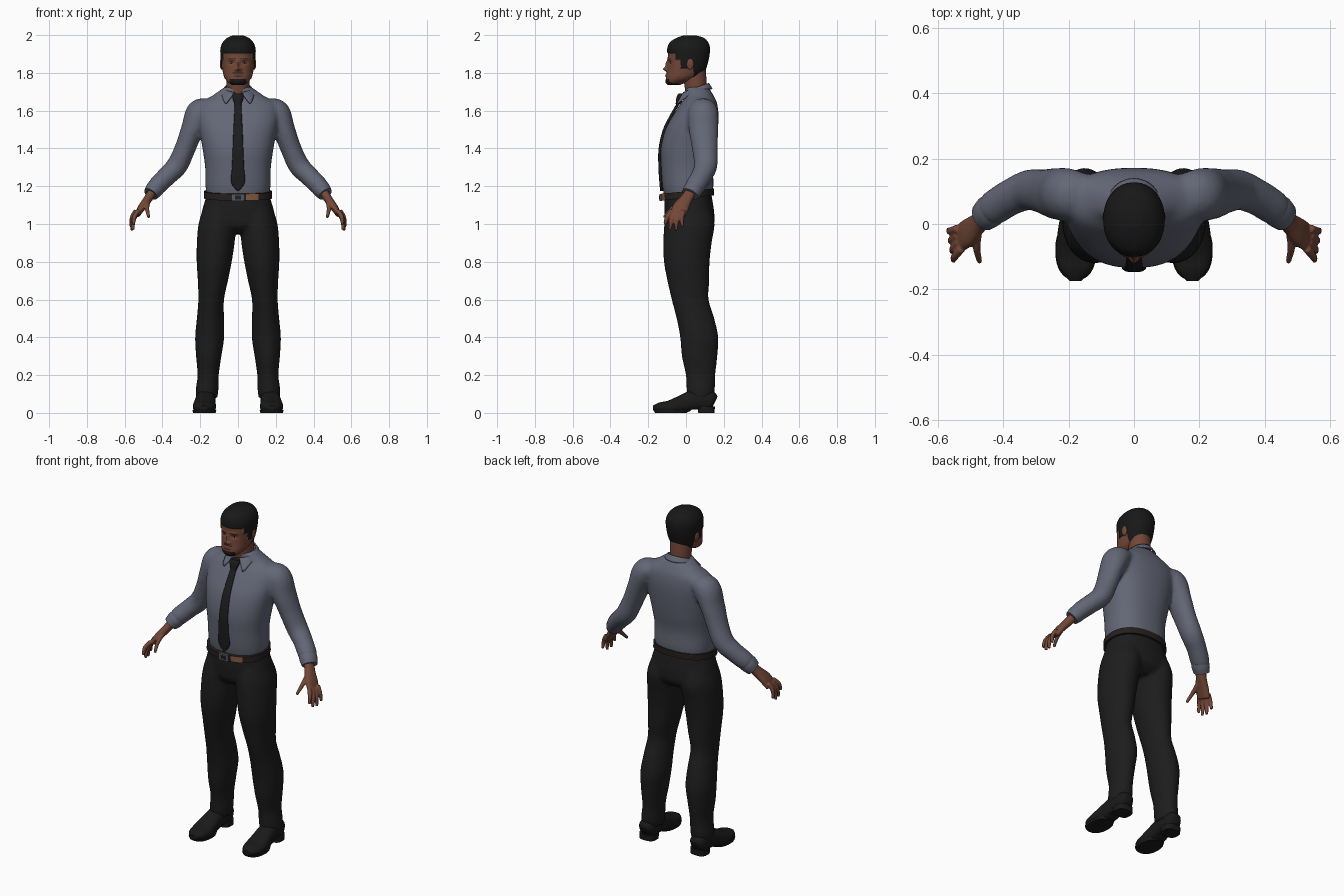
import bpy, bmesh, math
from mathutils import Vector

if "Cube" in bpy.data.objects:
    bpy.data.objects.remove(bpy.data.objects["Cube"])


def material(name, r, g, b):
    m = bpy.data.materials.new(name)
    m.use_nodes = True
    m.diffuse_color = (r, g, b, 1)
    m.node_tree.nodes["Principled BSDF"].inputs["Base Color"].default_value = (r, g, b, 1)
    return m


shirt = material("slate shirt", .125, .135, .18)
charcoal = material("charcoal cloth", .012, .012, .012)
skin = material("brown skin", .17, .063, .038)
hair = material("black hair", .009, .009, .009)
lips = material("dark lips", .12, .04, .028)
leather = material("black leather", .01, .01, .01)
belt_mat = material("dark belt", .018, .014, .012)
tan = material("tan leather", .25, .1, .055)
metal = material("blue grey metal", .09, .1, .13)
eye_mat = material("eye white", .3, .27, .25)


def smooth_path(points, steps):
    """Catmull-Rom interpolation of whole section tuples."""
    p = [points[0]] + list(points) + [points[-1]]
    out = []
    for i in range(1, len(p) - 2):
        for k in range(steps):
            t = k / steps
            out.append([b + .5 * t * (c - a + t * (2*a - 5*b + 4*c - d + t * (3*(b - c) + d - a)))
                        for a, b, c, d in zip(p[i-1], p[i], p[i+1], p[i+2])])
    return out + [list(points[-1])]


def loft(bm, sections, side=1, ref=None, n=2, segs=32, steps=6):
    """Closed tube of sections (x, y, z, half width, half depth).
    Rings lie flat, or stand across the path when ref gives the depth axis."""
    path = smooth_path(sections, steps)
    rings = []
    for i, (x, y, z, ru, rv) in enumerate(path):
        u, v = Vector((1, 0, 0)), Vector((0, 1, 0))
        if ref:
            a, b = path[max(i - 1, 0)], path[min(i + 1, len(path) - 1)]
            t = (Vector(b[:3]) - Vector(a[:3])).normalized()
            v = Vector(ref)
            v = (v - v.dot(t) * t).normalized()
            u = v.cross(t)
        ring = []
        for k in range(segs):
            ang = math.tau * k / segs
            c, s = math.cos(ang), math.sin(ang)
            co = Vector((x, y, z)) + u * ru * math.copysign(abs(c) ** (2 / n), c) \
                + v * rv * math.copysign(abs(s) ** (2 / n), s)
            co.x *= side
            ring.append(bm.verts.new(co))
        rings.append(ring)
    faces = [bm.faces.new((a[k], a[(k+1) % segs], b[(k+1) % segs], b[k]))
             for a, b in zip(rings, rings[1:]) for k in range(segs)]
    faces += [bm.faces.new(rings[0]), bm.faces.new(rings[-1])]
    bmesh.ops.recalc_face_normals(bm, faces=faces)


def ball(bm, center, radii):
    new = bmesh.ops.create_uvsphere(bm, u_segments=20, v_segments=12, radius=1)["verts"]
    for v in new:
        v.co = Vector(center) + Vector(a * b for a, b in zip(v.co, radii))


def finish(name, bm, *mats, voxel=0, relax=4):
    """Make the object; a voxel size fuses overlapping pieces into one skin."""
    me = bpy.data.meshes.new(name)
    bm.to_mesh(me)
    bm.free()
    for m in mats:
        me.materials.append(m)
    me.polygons.foreach_set("use_smooth", [True] * len(me.polygons))
    me.set_sharp_from_angle(angle=math.radians(50))
    ob = bpy.data.objects.new(name, me)
    bpy.context.collection.objects.link(ob)
    if voxel:
        r = ob.modifiers.new("fuse", "REMESH")
        r.mode, r.voxel_size, r.use_smooth_shade = "VOXEL", voxel, True
        s = ob.modifiers.new("relax", "SMOOTH")
        s.factor, s.iterations = .5, relax
    return ob


Y, Z = (0, 1, 0), (0, 0, 1)
SIDES = ((1, "left"), (-1, "right"))

# Shirt: torso and both sleeves fused
bm = bmesh.new()
loft(bm, [(0, .01, 1.14, .163, .123), (0, .01, 1.2, .172, .135), (0, .006, 1.3, .174, .138),
          (0, .013, 1.4, .188, .146), (0, .03, 1.5, .205, .139), (0, .053, 1.58, .215, .119),
          (0, .068, 1.64, .2, .096), (0, .072, 1.68, .135, .074), (0, .058, 1.725, .072, .06)],
     n=2.3, segs=48)
for s, _ in SIDES:
    loft(bm, [(.14, .085, 1.615, .045, .065), (.2, .09, 1.59, .073, .08), (.242, .093, 1.5, .06, .078),
              (.28, .1, 1.4, .055, .068), (.322, .104, 1.31, .056, .062), (.375, .083, 1.255, .052, .056),
              (.425, .052, 1.205, .05, .054), (.44, .04, 1.185, .044, .048)], s, Y)
finish("shirt", bm, shirt, voxel=.01, relax=6)

# Trousers: hips and both legs fused
bm = bmesh.new()
loft(bm, [(0, .01, 1.17, .158, .122), (0, .013, 1.12, .176, .128), (0, .018, 1.05, .192, .132),
          (0, .02, .99, .17, .125), (0, .02, .95, .09, .08)], n=2.3, segs=48)
for s, _ in SIDES:
    loft(bm, [(.095, .015, 1.08, .09, .115), (.109, .018, 1, .1, .133), (.118, .008, .9, .1, .128),
              (.126, .004, .8, .093, .121), (.133, .012, .7, .08, .111), (.142, .022, .6, .068, .098),
              (.146, .05, .5, .072, .1), (.15, .07, .4, .077, .101), (.155, .072, .3, .067, .094),
              (.158, .077, .2, .056, .078), (.163, .078, .13, .06, .075), (.166, .076, .08, .057, .07)], s)
finish("trousers", bm, charcoal, voxel=.01)

for s, label in SIDES:
    # Buttoned cuff at the wrist
    bm = bmesh.new()
    loft(bm, [(.428, .049, 1.2, .047, .05), (.445, .036, 1.18, .047, .051),
              (.462, .022, 1.158, .04, .046)], s, Y, segs=24)
    finish(label + "_cuff", bm, shirt)

    # Hand: palm, four fingers and thumb fused
    bm = bmesh.new()
    loft(bm, [(.445, .035, 1.185, .024, .03), (.475, .004, 1.135, .023, .032),
              (.508, -.026, 1.09, .02, .043), (.532, -.043, 1.05, .015, .042)], s, Y, n=2.4, segs=20)
    for root, tip in (((.528, -.075, 1.07), (.553, -.112, .998)), ((.535, -.055, 1.06), (.556, -.085, .97)),
                      ((.539, -.034, 1.06), (.561, -.052, .966)), ((.54, -.014, 1.07), (.567, -.018, .985)),
                      ((.475, -.01, 1.125), (.472, -.117, 1.035))):
        root, tip = Vector(root), Vector(tip)
        mid = (root + tip) / 2 + Vector((.008, -.006, .004))
        loft(bm, [(*root, .013, .013), (*mid, .012, .012), (*tip, .008, .008)], s, (1, 0, 0), segs=12)
    finish(label + "_hand", bm, skin, voxel=.0045, relax=2)

    # Shoe with a flat sole and a heel block
    bm = bmesh.new()
    loft(bm, [(.17, .152, .055, .026, .03), (.17, .135, .062, .045, .05), (.17, .09, .07, .05, .056),
              (.172, .035, .064, .052, .055), (.176, -.03, .045, .058, .045), (.178, -.09, .031, .061, .034),
              (.179, -.14, .028, .049, .027), (.18, -.174, .026, .018, .013)], s, Z, n=2.4)
    for v in bm.verts:
        v.co.z = max(v.co.z, .018 if v.co.y > .02 else .004)
    loft(bm, [(.17, .108, 0, .049, .043), (.17, .108, .035, .05, .045)], s, n=3, steps=1)
    loft(bm, [(.178, -.08, 0, .06, .085), (.178, -.08, .014, .063, .092)], s, n=2.3, steps=1)
    finish(label + "_shoe", bm, leather)

# Belt rising toward the back, with a tan patch
bm = bmesh.new()
loft(bm, [(0, .007, 1.137, .181, .14), (0, .007, 1.173, .179, .141)], n=2.3, segs=96, steps=2)
for v in bm.verts:
    v.co.z += .1 * v.co.y
for f in bm.faces:
    c = f.calc_center_median()
    f.material_index = int(len(f.verts) == 4 and (c.y < 0 and .045 < c.x < .105))
finish("belt", bm, belt_mat, tan)

# Buckle frame with a dark centre
bm = bmesh.new()
loft(bm, [(0, -.134, 1.122, .032, .007), (0, -.134, 1.16, .032, .007)], n=8, steps=1)
finish("buckle", bm, metal)
bm = bmesh.new()
loft(bm, [(0, -.14, 1.131, .016, .004), (0, -.14, 1.151, .016, .004)], n=8, steps=1)
finish("buckle_centre", bm, belt_mat)

# Necktie blade and knot
bm = bmesh.new()
loft(bm, [(0, -.037, 1.645, .017, .008), (0, -.074, 1.58, .02, .009), (0, -.113, 1.5, .024, .009),
          (0, -.136, 1.4, .028, .009), (0, -.137, 1.3, .032, .009), (0, -.132, 1.22, .036, .009),
          (0, -.13, 1.175, .004, .007)], n=3)
loft(bm, [(0, -.022, 1.69, .026, .018), (0, -.031, 1.672, .03, .019), (0, -.041, 1.635, .018, .014)], n=2.5)
finish("necktie", bm, charcoal)

# Folded collar, open at the front
bm = bmesh.new()
rows = []
for k in range(49):
    a = math.radians(14 + 332 * k / 48)
    f, c, s = (1 + math.cos(a)) / 2, math.cos(a), math.sin(a)
    top = Vector((.069 * s, .052 - .066 * c, 1.745 - .05 * f))
    low = Vector((.085 * s + math.copysign(.045 * f ** 6, s), .054 - .083 * c - .02 * f, 1.715 - .08 * f ** 2))
    rows.append([bm.verts.new(top.lerp(low, t / 4)) for t in range(5)])
for p, q in zip(rows, rows[1:]):
    for t in range(4):
        bm.faces.new((p[t], p[t+1], q[t+1], q[t]))
bmesh.ops.recalc_face_normals(bm, faces=bm.faces)
m = finish("collar", bm, shirt).modifiers.new("cloth", "SOLIDIFY")
m.thickness, m.offset = .008, 0

# Neck
bm = bmesh.new()
loft(bm, [(0, .055, 1.66, .058, .052), (0, .05, 1.74, .06, .059), (0, .042, 1.83, .064, .062)])
finish("neck", bm, skin)


def is_hair(p):
    steps = ((-.055, 1.905), (-.028, 1.872), (.008, 1.825), (.038, 1.855), (1, 1.778))
    return p.z > next(z for y, z in steps if p.y < y)


def face_colour(p):
    x, front = abs(p.x), p.y < -.04
    goatee = front and p.z < 1.768 and x < .044
    moustache = front and abs(p.z - 1.8) < .003 and x < .03
    brow = front and abs(p.z - 1.874) < .0035 and .014 < x < .052
    if is_hair(p) or goatee or moustache or brow:
        return 1
    return 2 if front and abs(p.z - 1.786) < .006 and x < .024 else 0


# Head, with the face pushed out or in by soft bumps (x, z, spread x, spread z, amount)
bm = bmesh.new()
loft(bm, [(0, -.065, 1.735, .03, .03), (0, -.052, 1.75, .052, .053), (0, -.023, 1.775, .072, .083),
          (0, -.002, 1.81, .081, .098), (0, .007, 1.85, .086, .104), (0, .012, 1.89, .089, .108),
          (0, .014, 1.93, .089, .109), (0, .016, 1.96, .077, .098), (0, .022, 1.982, .055, .07),
          (0, .02, 1.995, .025, .03)], n=2.15, segs=112, steps=9)
bumps = [(0, 1.82, .012, .011, .02), (0, 1.845, .008, .02, .012), (0, 1.786, .02, .006, .006),
         (0, 1.752, .02, .01, .004)]
for s, _ in SIDES:
    bumps += [(s * .014, 1.817, .007, .007, .008), (s * .035, 1.855, .016, .009, -.01),
              (s * .033, 1.875, .022, .007, .004)]
for v in bm.verts:
    if v.co.y < -.03:
        x, z = v.co.x, v.co.z
        v.co.y -= sum(d * math.exp(-((x - a) / p) ** 2 - ((z - b) / q) ** 2) for a, b, p, q, d in bumps)
bm.normal_update()
for f in bm.faces:
    f.material_index = face_colour(f.calc_center_median())
for v, n in [(v, v.normal.copy()) for v in bm.verts if is_hair(v.co)]:
    v.co += n * .004
finish("head", bm, skin, hair, lips)

# Ears and eyes
for s, label in SIDES:
    bm = bmesh.new()
    ball(bm, (s * .086, .022, 1.848), (.01, .02, .031))
    finish(label + "_ear", bm, skin)
    bm = bmesh.new()
    ball(bm, (s * .034, -.073, 1.853), (.014, .011, .006))
    finish(label + "_eye", bm, eye_mat)
    bm = bmesh.new()
    ball(bm, (s * .034, -.08, 1.853), (.0055, .0055, .0055))
    finish(label + "_iris", bm, hair)
